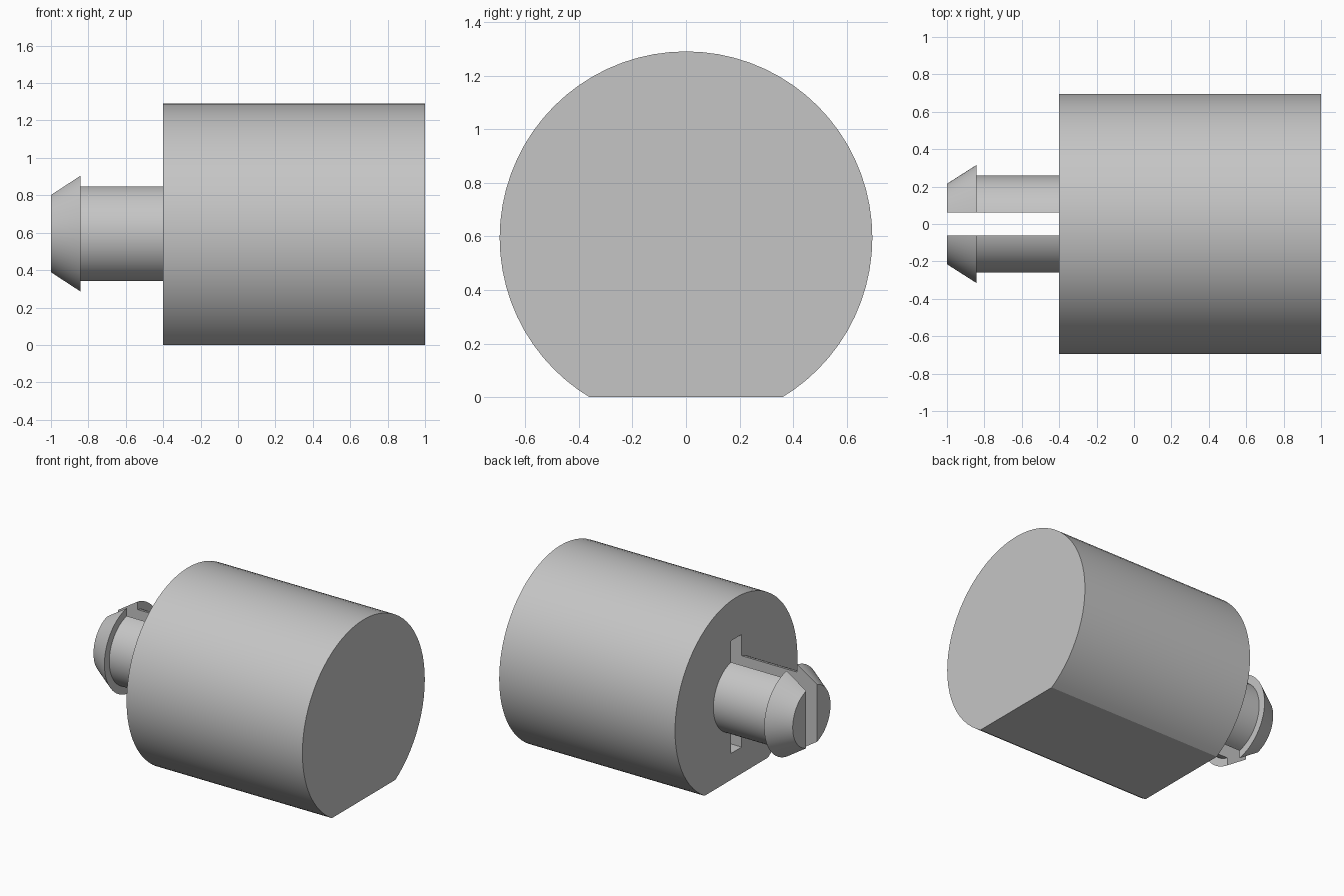
import bpy, bmesh, math
from mathutils import Matrix, Vector

default = bpy.data.objects.get("Cube")
if default:
    bpy.data.objects.remove(default, do_unlink=True)

AXIS_Z = 0.595      # height of the shared axis
SEGMENTS = 72

grey = bpy.data.materials.new("light grey")
grey.use_nodes = True
colour = (0.56, 0.56, 0.56, 1)
grey.diffuse_color = colour
grey.node_tree.nodes["Principled BSDF"].inputs["Base Color"].default_value = colour


def make_object(name, bm):
    bmesh.ops.recalc_face_normals(bm, faces=bm.faces)
    mesh = bpy.data.meshes.new(name)
    bm.to_mesh(mesh)
    bm.free()
    mesh.materials.append(grey)
    obj = bpy.data.objects.new(name, mesh)
    bpy.context.collection.objects.link(obj)
    return obj


def turned(profile):
    """Solid of revolution about the x axis from (x, radius) pairs."""
    bm = bmesh.new()
    rings = []
    for x, r in profile:
        rings.append([bm.verts.new((x, r * math.sin(a), AXIS_Z + r * math.cos(a)))
                      for a in (math.tau * i / SEGMENTS for i in range(SEGMENTS))])
    for a, b in zip(rings, rings[1:]):
        for i in range(SEGMENTS):
            j = (i + 1) % SEGMENTS
            bm.faces.new((a[i], a[j], b[j], b[i]))
    bm.faces.new(rings[0])
    bm.faces.new(rings[-1])
    return bm


def slice_off(bm, point, normal):
    """Remove everything on the normal side of a plane and cap the cut."""
    cut = bmesh.ops.bisect_plane(bm, geom=bm.verts[:] + bm.edges[:] + bm.faces[:],
                                 plane_co=point, plane_no=normal, clear_outer=True)
    edges = [e for e in cut["geom_cut"] if isinstance(e, bmesh.types.BMEdge)]
    bmesh.ops.contextual_create(bm, geom=edges)


def select_only(obj):
    bpy.ops.object.select_all(action="DESELECT")
    obj.select_set(True)
    bpy.context.view_layer.objects.active = obj


# Round body with a flat underside
bm = turned([(-0.4, 0.696), (1.0, 0.696)])
slice_off(bm, (0, 0, 0), (0, 0, -1))
body = make_object("body", bm)

# Slot sunk into the end of the body between the prongs
bm = bmesh.new()
bmesh.ops.create_cube(bm, size=1, matrix=Matrix.Translation((-0.25, 0, AXIS_Z))
                      @ Matrix.Diagonal((0.9, 0.122, 0.81, 1)))
cutter = make_object("slot_cutter", bm)
cutter.hide_render = True
select_only(body)
slot = body.modifiers.new("slot", "BOOLEAN")
slot.operation = "DIFFERENCE"
slot.solver = "EXACT"
slot.object = cutter
bpy.ops.object.modifier_apply(modifier=slot.name)
bpy.data.objects.remove(cutter, do_unlink=True)

# Two half-round prongs with barbed tips
prongs = []
for name, side in (("back_prong", 1), ("front_prong", -1)):
    bm = turned([(-0.4, 0.26), (-0.843, 0.26), (-0.843, 0.315), (-1.0, 0.215)])
    slice_off(bm, Vector((0, side * 0.061, 0)), Vector((0, -side, 0)))
    prongs.append(make_object(name, bm))

for obj in [body] + prongs:
    select_only(obj)
    bpy.ops.object.shade_smooth_by_angle(angle=math.radians(25))
